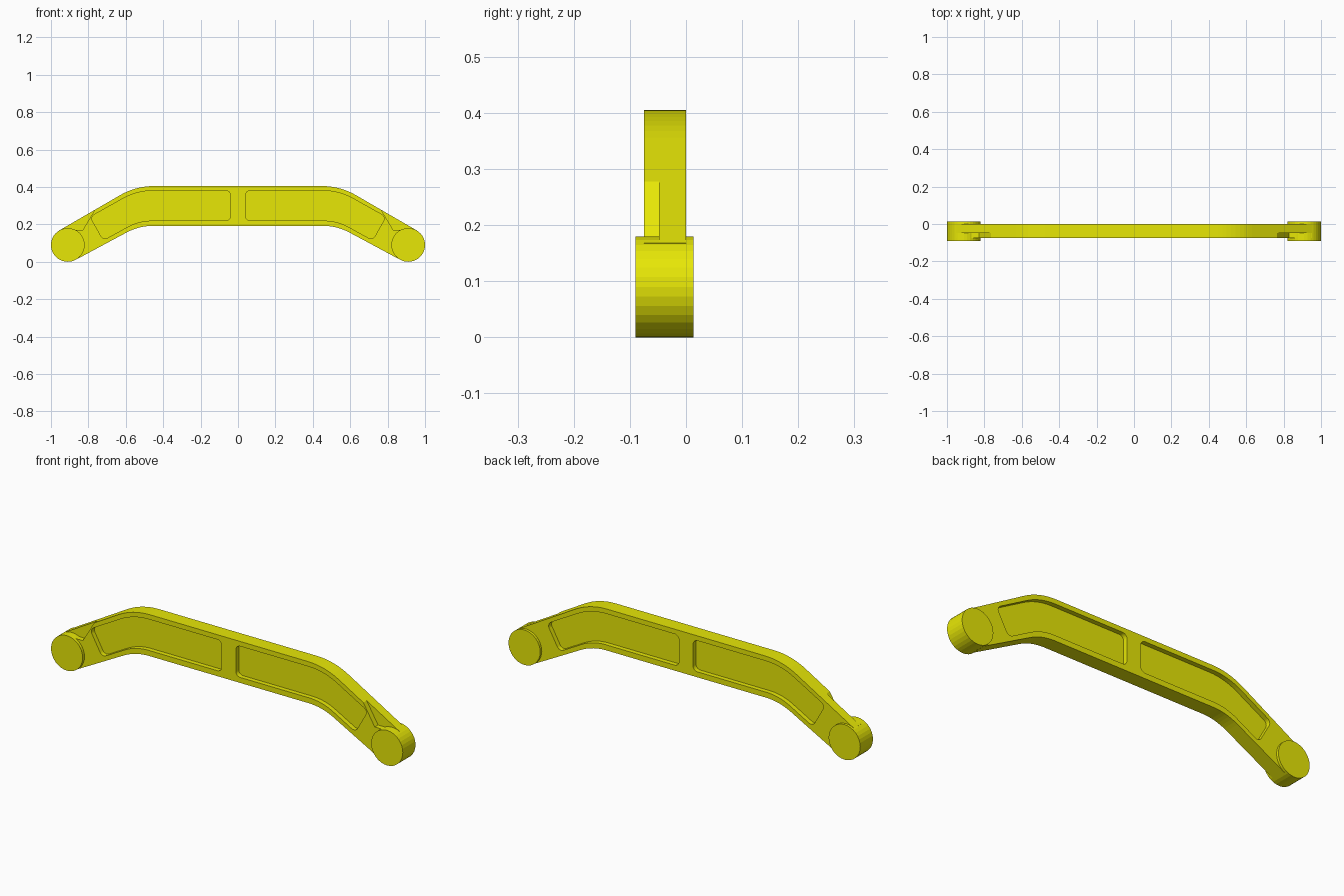
import bpy, bmesh, math
from mathutils import Vector

cube = bpy.data.objects.get("Cube")
if cube:
    bpy.data.objects.remove(cube)

yellow = bpy.data.materials.new("yellow")
yellow.use_nodes = True
COLOUR = (0.81, 0.81, 0.002, 1)
yellow.diffuse_color = COLOUR
yellow.node_tree.nodes["Principled BSDF"].inputs["Base Color"].default_value = COLOUR


def rounded(corners, steps=8):
    """Replace each (x, z, radius) corner with a tangent arc."""
    path = []
    for i, (x, z, r) in enumerate(corners):
        p = Vector((x, z))
        if r == 0:
            path.append(p)
            continue
        a = (Vector(corners[i - 1][:2]) - p).normalized()
        b = (Vector(corners[(i + 1) % len(corners)][:2]) - p).normalized()
        half = a.angle(b) / 2
        centre = p + (a + b).normalized() * r / math.sin(half)
        start = p + a * r / math.tan(half) - centre
        end = p + b * r / math.tan(half) - centre
        for k in range(steps + 1):
            spoke = start.lerp(end, k / steps).normalized()
            path.append(centre + spoke * r)
    return path


def mirrored(corners):
    return [(-x, z, r) for x, z, r in reversed(corners)]


def prism(name, path, y0, y1):
    """Extrude an x-z profile from y0 to y1."""
    bm = bmesh.new()
    face = bm.faces.new([bm.verts.new((p[0], y0, p[1])) for p in path])
    grown = bmesh.ops.extrude_face_region(bm, geom=[face], use_keep_orig=True)["geom"]
    new = [v for v in grown if isinstance(v, bmesh.types.BMVert)]
    bmesh.ops.translate(bm, verts=new, vec=(0, y1 - y0, 0))
    bmesh.ops.recalc_face_normals(bm, faces=bm.faces)
    mesh = bpy.data.meshes.new(name)
    bm.to_mesh(mesh)
    bm.free()
    mesh.materials.append(yellow)
    obj = bpy.data.objects.new(name, mesh)
    bpy.context.collection.objects.link(obj)
    return obj


def cut(target, cutter):
    mod = target.modifiers.new("cut", "BOOLEAN")
    mod.operation = "DIFFERENCE"
    mod.solver = "EXACT"
    mod.object = cutter
    bpy.context.view_layer.objects.active = target
    bpy.ops.object.modifier_apply(modifier=mod.name)
    bpy.data.objects.remove(cutter)


FRONT, BACK, DEPTH = -0.075, 0.0, 0.024

# Bent arm
half_arm = [(-0.53, 0.192, 0.3), (-0.865, 0.012, 0),
            (-0.955, 0.168, 0), (-0.546, 0.405, 0.36)]
arm = prism("bent_arm", rounded(half_arm + mirrored(half_arm)), FRONT, BACK)

# Recessed panels on both faces, and a front notch above each hub
panel = [(-0.04, 0.38, 0.025), (-0.54, 0.38, 0.33), (-0.79, 0.24, 0.025),
         (-0.72, 0.115, 0.025), (-0.53, 0.22, 0.28), (-0.04, 0.22, 0.025)]
notch = [(-0.98, 0.17, 0), (-0.83, 0.17, 0), (-0.755, 0.295, 0), (-0.98, 0.295, 0)]
for flip in (False, True):
    shape = rounded(mirrored(panel) if flip else panel)
    cut(arm, prism("front_panel_cutter", shape, FRONT - 0.1, FRONT + DEPTH))
    cut(arm, prism("back_panel_cutter", shape, BACK - DEPTH, BACK + 0.1))
    cut(arm, prism("notch_cutter", rounded(mirrored(notch) if flip else notch),
                   FRONT - 0.1, -0.048))

# Round end hubs
for name, x in (("right_hub", -0.91), ("left_hub", 0.91)):
    ring = [(x + 0.09 * math.cos(a), 0.09 + 0.09 * math.sin(a))
            for a in (math.tau * i / 32 for i in range(32))]
    prism(name, ring, -0.09, 0.013)
